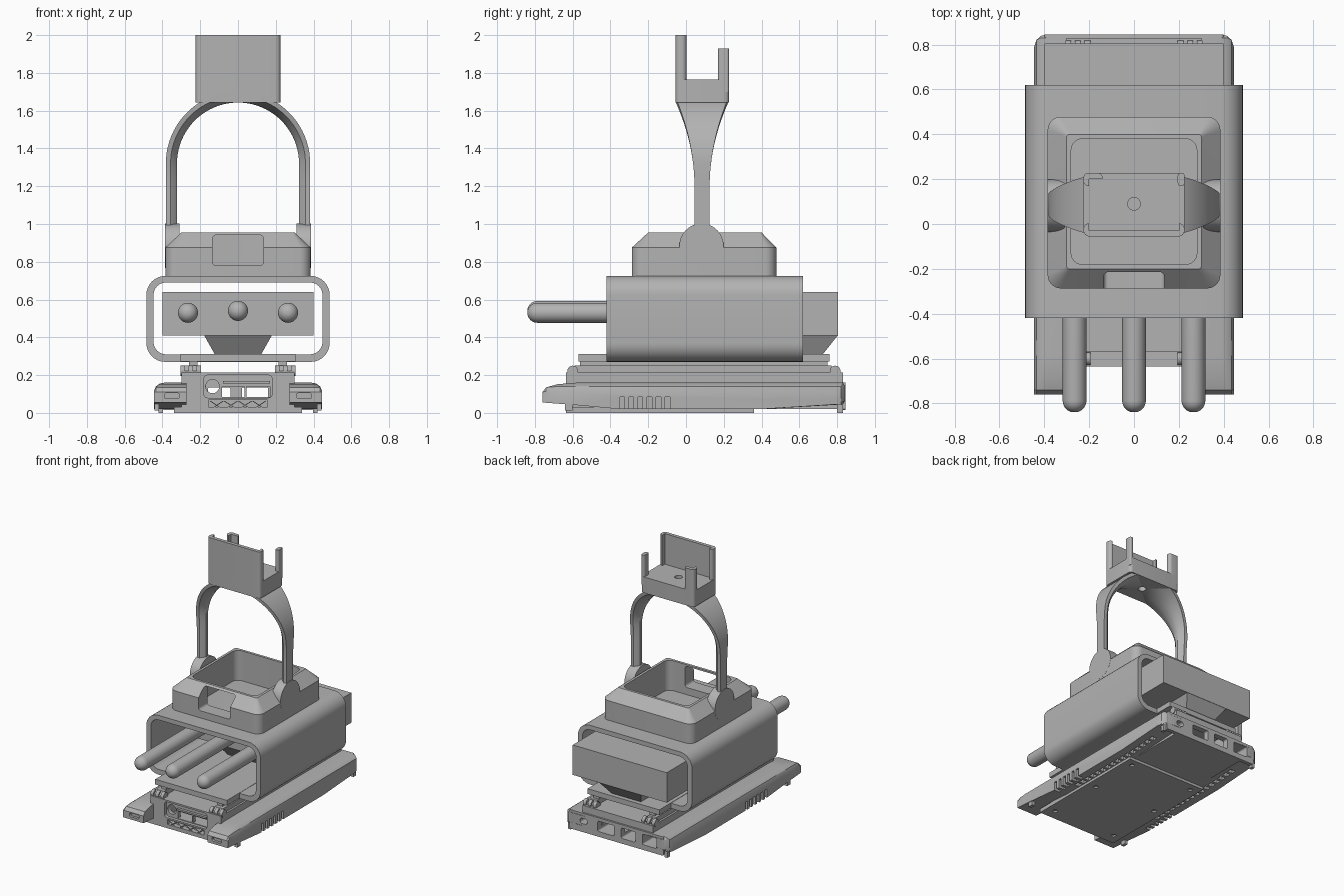
import bpy
import bmesh
from math import sin, cos, pi

if "Cube" in bpy.data.objects:
    bpy.data.objects.remove(bpy.data.objects["Cube"])

GREY = (0.45, 0.45, 0.45, 1)
grey = bpy.data.materials.new("plain grey")
grey.use_nodes = True
grey.diffuse_color = GREY
grey.node_tree.nodes["Principled BSDF"].inputs["Base Color"].default_value = GREY


# --- helpers: every shape is a list of rings that are skinned and capped ---
def place(axis, u, v, t):
    return {"x": (t, u, v), "y": (u, t, v), "z": (u, v, t)}[axis]


def prism(pts, axis, a, b):
    return [[place(axis, u, v, t) for u, v in pts] for t in (a, b)]


def box(x0, x1, y0, y1, z0, z1):
    return prism([(x0, y0), (x1, y0), (x1, y1), (x0, y1)], "z", z0, z1)


def rounded(u0, u1, v0, v1, r, n=8):
    """Rounded rectangle outline."""
    pts = []
    corners = [(u1 - r, v1 - r), (u0 + r, v1 - r), (u0 + r, v0 + r), (u1 - r, v0 + r)]
    for k, (cu, cv) in enumerate(corners):
        for i in range(n + 1):
            a = pi / 2 * (k + i / n)
            pts.append((cu + r * cos(a), cv + r * sin(a)))
    return pts


def circle(u, v, r, n=32):
    return [(u + r * cos(2 * pi * i / n), v + r * sin(2 * pi * i / n)) for i in range(n)]


def build_mesh(name, parts):
    bm = bmesh.new()
    for rings in parts:
        loops = [[bm.verts.new(p) for p in ring] for ring in rings]
        n = len(loops[0])
        for lo, hi in zip(loops, loops[1:]):
            for i in range(n):
                j = (i + 1) % n
                bm.faces.new((lo[i], lo[j], hi[j], hi[i]))
        bm.faces.new(loops[0][::-1])
        bm.faces.new(loops[-1])
    bmesh.ops.recalc_face_normals(bm, faces=bm.faces)
    mesh = bpy.data.meshes.new(name)
    bm.to_mesh(mesh)
    bm.free()
    mesh.materials.append(grey)
    return mesh


def make(name, parts, cuts=(), smooth=True):
    obj = bpy.data.objects.new(name, build_mesh(name, parts))
    bpy.context.collection.objects.link(obj)
    if cuts:
        cutter = bpy.data.objects.new("cutter", build_mesh("cutter", cuts))
        cutter.hide_render = True
        bpy.context.collection.objects.link(cutter)
        mod = obj.modifiers.new("cut", "BOOLEAN")
        mod.operation = "DIFFERENCE"
        mod.solver = "EXACT"
        mod.use_self = True
        mod.object = cutter
        graph = bpy.context.evaluated_depsgraph_get()
        mesh = bpy.data.meshes.new_from_object(obj.evaluated_get(graph))
        obj.modifiers.clear()
        obj.data = mesh
        bpy.data.objects.remove(cutter)
    if smooth:
        bpy.ops.object.select_all(action="DESELECT")
        obj.select_set(True)
        bpy.context.view_layer.objects.active = obj
        bpy.ops.object.shade_smooth_by_angle(angle=0.5)
    return obj


# --- open sleeve ---
make("sleeve", [prism(rounded(-.485, .485, .27, .725, .1), "y", -.42, .62)],
     [prism(rounded(-.447, .447, .31, .69, .065), "y", -.6, .8)])

# --- inner block with tapered foot, and three rods ---
make("inner_block", [box(-.4, .4, -.02, .805, .41, .64)])
foot = [[(x * w, y, z) for x, y in ((-1, a), (1, a), (1, b), (-1, b))]
        for w, a, b, z in ((.12, .06, .72, .305), (.18, -.02, .805, .412))]
make("block_foot", [foot])
for label, x, z in (("right", -.265, .53), ("middle", 0, .54), ("left", .265, .53)):
    R = .053
    rings = []
    for i in range(1, 9):
        a = pi / 2 * i / 8
        rings.append([(u, -.84 + R - R * cos(a), v) for u, v in circle(x, z, R * sin(a))])
    rings.append([(u, 0, v) for u, v in circle(x, z, R)])
    make(label + "_rod", [rings])

# --- top tray with chamfered rim and front window ---
tray = [[(x, y, z) for x, y in rounded(-w, w, a, b, r)]
        for w, a, b, r, z in ((.385, -.287, .478, .06, .72), (.385, -.287, .478, .06, .875),
                              (.3, -.2, .4, .012, .955))]
make("tray", [tray], [prism(rounded(-.28, .28, -.18, .38, .05), "z", .6, 1.1),
                      prism(rounded(-.135, .135, .78, .942, .02), "y", -.5, -.1)])

# --- round ears and arched handle ---
for s, label in ((1, "left"), (-1, "right")):
    make(label + "_ear", [prism(circle(.082, .885, .117, 48), "x", s * .31, s * .386)])

path = [(1, 0, .95 + .37 * i / 8) for i in range(8)]
path += [(cos(pi * i / 40), sin(pi * i / 40), 1.32) for i in range(41)]
path += [(-1, 0, .95 + .37 * i / 8) for i in reversed(range(8))]
handle = []
for nx, nz, cz in path:
    t = min(1, max(0, (cz + .35 * nz - 1.2) / .44))
    w = .04 + .1 * t * t
    section = [(.382, -1), (.382, 1), (.357, 1), (.335, .6), (.323, .25),
               (.323, -.25), (.335, -.6), (.357, -1)]
    handle.append([(nx * r, .085 + k * w, cz + nz * r) for r, k in section])
hole = [prism(circle(0, .09, .028), "z", 1.5, 1.9)]
make("handle", [handle], hole)

# --- holder on the handle: floor, tall front plate, two rear posts ---
make("holder_floor", [prism(rounded(-.225, .225, -.055, .228, .025), "z", 1.643, 1.765)], hole)
make("holder_front", [prism(rounded(-.225, .225, -.055, .003, .025), "z", 1.7, 2)],
     [box(-.2, .2, -.028, .1, 1.765, 2.1)])
make("right_post", [prism(rounded(-.225, -.14, .17, .228, .022), "z", 1.7, 1.93)],
     [box(-.2, -.1, .1, .2, 1.765, 2.1)])
make("left_post", [prism(rounded(.195, .225, .17, .228, .012), "z", 1.7, 1.93)])

# --- carrier plate and the rails that hold it above the base ---
make("carrier_plate", [box(-.305, .305, -.57, .76, .272, .312)])
for s, label in ((1, "left"), (-1, "right")):
    strip = [(-.62, .2), (-.62, .222), (-.59, .25), (.77, .25), (.8, .225), (.8, .2)]
    make(label + "_strip", [prism(strip, "x", s * .215, s * .285),
                            box(min(s * .215, s * .26), max(s * .215, s * .26), -.56, .75, .245, .275)])
    for y, end in ((-.6, "front"), (.79, "rear")):
        lugs = [prism(circle(y, .222, .028, 20), "x", s * a, s * (a + .025)) for a in (.195, .238, .28)]
        make(label + "_" + end + "_clip", lugs + [prism(circle(y, .222, .012, 12), "x", s * .195, s * .305)])

# --- base: hollow body, side rails, rear panel ---
ports = [prism(rounded(a, b, .055, .135, .01), "y", .7, .95)
         for a, b in ((-.34, -.22), (-.16, -.04), (.02, .16))]
ports.append(prism(rounded(.25, .31, .08, .12, .018), "y", .7, .95))
front_cuts = [prism(rounded(-.18, .18, .08, .2, .02), "y", -.8, -.61),
              box(-.085, .035, -.7, -.5, .085, .14), box(.045, .17, -.7, -.5, .085, .14),
              prism(circle(-.135, .14, .036), "y", -.7, -.5),
              box(-.155, .155, -.8, -.6, .01, .068)]
make("body", [box(-.3, .3, -.635, .83, .02, .213)],
     front_cuts + ports + [box(-.17, .17, -.58, .8, .082, .19)])

grille = []
for i in range(4):
    x = -.15 + i * .075
    for a, b in ((.018, .062), (.062, .018)):
        grille.append(prism([(x, a), (x + .008, a), (x + .075, b), (x + .067, b)], "y", -.632, -.6))
make("front_grille", grille)
make("port_shelf", [box(-.08, .17, -.63, -.58, .155, .168)])

side = [(-.76, .055), (-.6, .043), (-.35, .02), (.4, .02), (.83, .045), (.845, .065),
        (.845, .14), (.83, .16), (-.58, .16), (-.68, .152), (-.74, .135), (-.76, .11)]
for s, label in ((1, "left"), (-1, "right")):
    rail = [[(s * x, min(y, .845 - .055 * k), min(z, .16 - .045 * k)) for y, z in side]
            for x, k in ((.272, 0), (.39, 0), (.415, .12), (.435, .45), (.445, 1))]
    vents = [box(min(s * .4, s * .5), max(s * .4, s * .5), -.35 + .048 * i, -.325 + .048 * i, -.1, .085)
             for i in range(6)]
    vents += [box(min(s * .345, s * .385), max(s * .345, s * .385), -.2 + .055 * i, -.165 + .055 * i, -.1, .06)
              for i in range(16)]
    vents.append(prism(rounded(min(s * .31, s * .39), max(s * .31, s * .39), .075, .105, .012),
                       "y", -.9, -.74))
    make(label + "_rail", [rail], vents + ports)
make("rear_panel", [prism(rounded(-.4, .4, .015, .16, .012), "y", .815, .844)], ports)

# --- underside plate with screw recesses, and small feet ---
screws = [prism(circle(x, y, .018, 16), "z", -.1, .012) for x in (-.27, .27) for y in (-.55, -.1, .3)]
make("under_plate", [box(-.34, .34, -.635, .36, 0, .03)], screws)
make("rear_feet", [box(s * .41 - .012, s * .41 + .012, .8, .83, 0, .06) for s in (-1, 1)])
make("front_feet", [box(s * .43 - .012, s * .43 + .012, -.64, -.6, .012, .06) for s in (-1, 1)])
